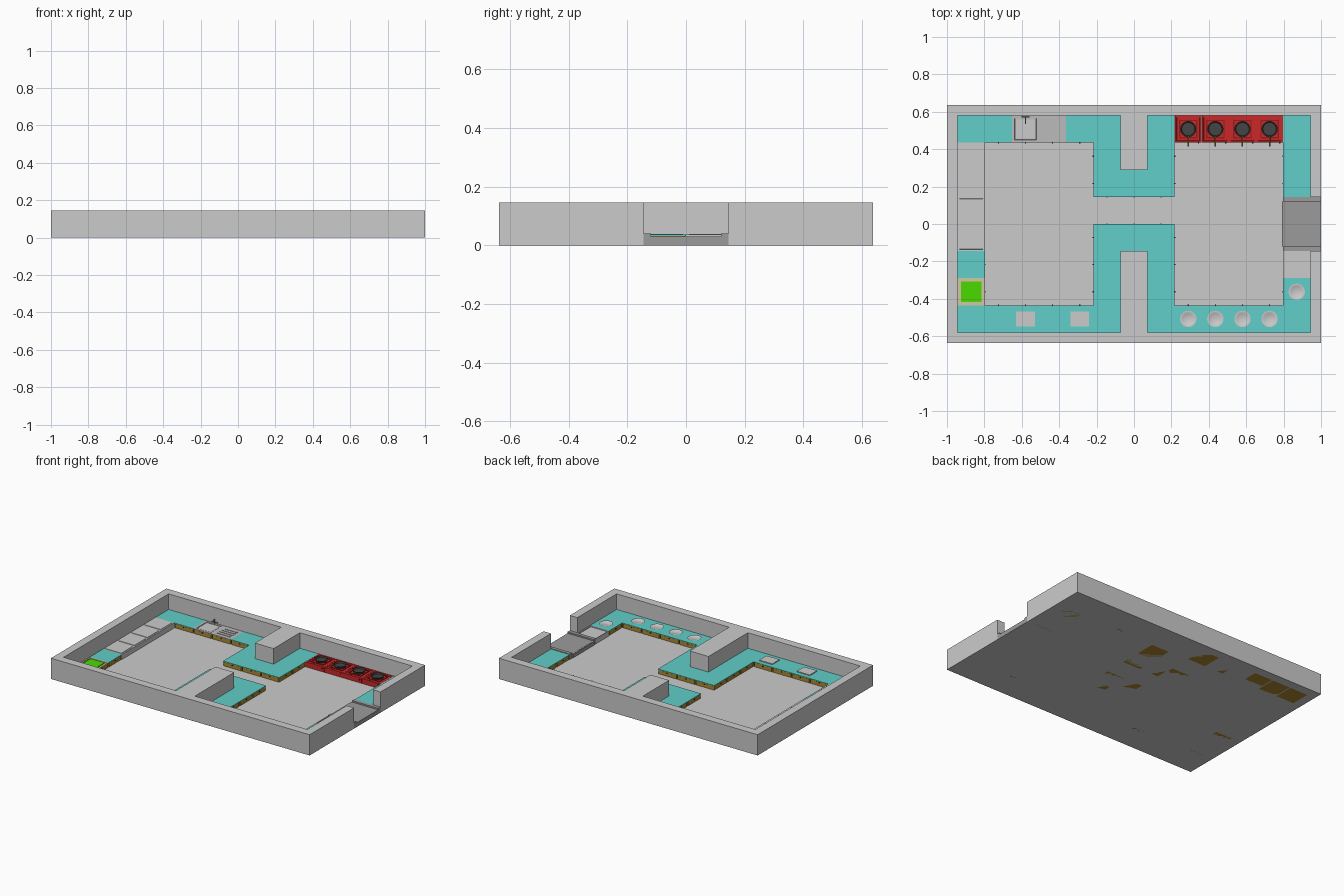
import bpy, bmesh, math
from mathutils import Matrix, Vector

if "Cube" in bpy.data.objects:
    bpy.data.objects.remove(bpy.data.objects["Cube"])

T = 0.145            # kitchen tile
TOP, SLAB = 0.036, 0.005   # counter height, worktop thickness
parts = {}

COL = {"teal": (0.12, 0.62, 0.58), "wood": (0.42, 0.25, 0.03), "red": (0.6, 0.02, 0.02),
       "dark_red": (0.3, 0.012, 0.012), "black": (0.02, 0.02, 0.02), "pan": (0.06, 0.06, 0.06),
       "steel": (0.5, 0.5, 0.5), "dark_grey": (0.33, 0.33, 0.33), "green": (0.07, 0.7, 0.0),
       "beige": (0.65, 0.58, 0.38)}
MATS = {}
for k, c in COL.items():
    MATS[k] = bpy.data.materials.new(k)
    MATS[k].diffuse_color = (*c, 1)


def bm_for(name, mat):
    if name not in parts:
        parts[name] = (bmesh.new(), mat)
    return parts[name][0]


def box(name, mat, x0, x1, y0, y1, z0, z1, margin=0, depth=0):
    """Box; optional inset top panel that is sunk (-) or raised (+)."""
    bm = bm_for(name, mat)
    m = Matrix.Translation(((x0 + x1) / 2, (y0 + y1) / 2, (z0 + z1) / 2)) @ \
        Matrix.Diagonal((x1 - x0, y1 - y0, z1 - z0, 1))
    vs = bmesh.ops.create_cube(bm, size=1, matrix=m)["verts"]
    if margin:
        bm.normal_update()
        top = max({f for v in vs for f in v.link_faces}, key=lambda f: f.calc_center_median().z)
        bmesh.ops.inset_region(bm, faces=[top], thickness=margin)
        bmesh.ops.inset_region(bm, faces=[top], thickness=0.001)
        for v in top.verts:
            v.co.z += depth


def slab(name, mat, cx, cy, sx, sy, z0, z1, margin=0, depth=0):
    box(name, mat, cx - sx / 2, cx + sx / 2, cy - sy / 2, cy + sy / 2, z0, z1, margin, depth)


def rod(name, mat, a, b, r1, r2=None, seg=24):
    bm = bm_for(name, mat)
    a, b = Vector(a), Vector(b)
    d = b - a
    m = Matrix.Translation((a + b) / 2) @ d.to_track_quat('Z', 'Y').to_matrix().to_4x4()
    bmesh.ops.create_cone(bm, cap_ends=True, segments=seg, radius1=r1,
                          radius2=r1 if r2 is None else r2, depth=d.length, matrix=m)


def prism(name, mat, pts, vec):
    bm = bm_for(name, mat)
    f = bm.faces.new([bm.verts.new(p) for p in pts])
    g = bmesh.ops.extrude_face_region(bm, geom=[f])["geom"]
    bmesh.ops.translate(bm, vec=vec, verts=[v for v in g if isinstance(v, bmesh.types.BMVert)])
    bmesh.ops.recalc_face_normals(bm, faces=bm.faces)


def centre(i, j):
    return (i - 6) * T, (j - 3.5) * T


# Floor and the wall ring with its two partition stubs and serving gap
X, Y, IX, IY, H = 1.0, 0.6375, 6.5 * T, 4 * T, T / 2
slab("floor", None, 0, 0, 2 * X, 2 * Y, 0, 0.001)
ring = [(X, T), (X, Y), (-X, Y), (-X, -Y), (X, -Y), (X, -T), (IX, -T), (IX, -IY), (H, -IY),
        (H, -T), (-H, -T), (-H, -IY), (-IX, -IY), (-IX, IY), (-H, IY), (-H, 2 * T),
        (H, 2 * T), (H, IY), (IX, IY), (IX, T)]
prism("walls", None, [(x, y, 0) for x, y in ring], (0, 0, 0.145))

# Tile layout, back row first: c counter, s sink, k stove, b crate, g bin, r dish return, v belt, # wall
PLAN = ["ccsscc#ckkkkc",
        "b....c#c....c",
        "b....ccc....c",
        "b...........v",
        "b....ccc....v",
        "c....c#c....r",
        "g....c#c....c",
        "cccccc#cccccc"]
cell = {(i, 7 - r): ch for r, row in enumerate(PLAN) for i, ch in enumerate(row)}

for (i, j), ch in cell.items():
    x, y = centre(i, j)
    if ch in "csg":
        # Wooden cabinet with a door and knob on each side facing the floor
        slab("cabinets", "wood", x, y, T - 0.008, T - 0.008, 0, TOP - SLAB)
        for dx, dy in ((1, 0), (-1, 0), (0, 1), (0, -1)):
            if cell.get((i + dx, j + dy)) != ".":
                continue
            e = T / 2 - 0.003
            w = T - 0.012
            slab("cabinet_doors", "wood", x + dx * e, y + dy * e, abs(dy) * w + 0.004 * abs(dx),
                 abs(dx) * w + 0.004 * abs(dy), 0.003, TOP - SLAB - 0.001)
            e = T / 2 + 0.001
            slab("door_knobs", "black", x + dx * e, y + dy * e, 0.006, 0.006, 0.021, 0.026)
    if ch == "c":
        slab("worktops", "teal", x, y, T, T, TOP - SLAB, TOP)
    elif ch == "b":
        # Storage crates with raised lids
        slab("storage_crates", None, x, y, T, T, 0, TOP, 0.014, 0.003)
    elif ch == "g":
        # Waste bin
        slab("bin_frame", "beige", x, y, T, T, TOP - SLAB, TOP, 0.014, -0.004)
        slab("bin_lid", "green", x, y, 0.108, 0.108, TOP - 0.004, TOP + 0.001)
    elif ch == "r":
        # Dish return tray
        slab("dish_return", None, x, y, T, T, 0, TOP, 0.009, -0.006)
    elif ch == "k":
        # Stove with burner ring, pan and handle
        slab("stoves", "red", x, y, T - 0.001, T, 0, TOP, 0.014, -0.002)
        for s in (-1, 1):
            slab("burner_grates", "dark_red", x + s * 0.046, y, 0.007, 0.1, TOP - 0.002, TOP + 0.002)
            slab("burner_grates", "dark_red", x, y + s * 0.046, 0.085, 0.007, TOP - 0.002, TOP + 0.002)
        rod("burners", "black", (x, y, TOP - 0.002), (x, y, TOP + 0.003), 0.036)
        bm = bm_for("pans", "pan")
        rod("pans", "pan", (x, y, TOP + 0.003), (x, y, TOP + 0.014), 0.036, 0.043)
        bm.normal_update()
        cap = max(bm.faces, key=lambda f: (f.calc_center_median().z > TOP + 0.013) * (1 + f.calc_center_median().x))
        bmesh.ops.inset_region(bm, faces=[cap], thickness=0.005)
        bmesh.ops.inset_region(bm, faces=[cap], thickness=0.003)
        for v in cap.verts:
            v.co.z -= 0.009
        rod("pan_handles", "wood", (x, y - 0.04, TOP + 0.011), (x, y - 0.093, TOP + 0.015), 0.004, seg=8)
        slab("stove_knobs", "black", x + 0.055, y - T / 2, 0.007, 0.008, 0.02, 0.027)

# Sink: basin on the left tile, draining slats on the right one
sx, sy = centre(2, 7)
slab("sink_basin", "steel", sx, sy, T, T, TOP - SLAB, TOP, 0.021, -0.004)
slab("basin_floor", None, sx, sy, 0.1, 0.1, TOP - 0.004, TOP - 0.003)
dx = sx + T
slab("drain_board", "steel", dx, sy, T, T, TOP - SLAB, TOP)
for k in range(4):
    slab("drain_slats", "steel", dx, sy + (k - 1.5) * 0.026, 0.1, 0.011, TOP, TOP + 0.003)
fy = sy + 0.06
rod("tap", "dark_grey", (sx, fy, TOP), (sx, fy, TOP + 0.03), 0.004, seg=10)
rod("tap", "dark_grey", (sx, fy + 0.003, TOP + 0.029), (sx, fy - 0.032, TOP + 0.025), 0.004, seg=10)
rod("tap", "dark_grey", (sx - 0.022, fy + 0.004, TOP + 0.012), (sx + 0.022, fy + 0.004, TOP + 0.012), 0.003, seg=10)

# Cutting boards
for i in (2, 4):
    x, y = centre(i, 0)
    slab("cutting_boards", None, x, y, 0.1, 0.08, TOP, TOP + 0.006)

# Plates with sunken centres
for i, j in [(8, 0), (9, 0), (10, 0), (11, 0), (12, 1)]:
    x, y = centre(i, j)
    rod("plates", None, (x, y, TOP), (x, y, TOP + 0.005), 0.034, 0.044)
bm = parts["plates"][0]
bm.normal_update()
caps = [f for f in bm.faces if f.normal.z > 0.9]
bmesh.ops.inset_individual(bm, faces=caps, thickness=0.011)
bmesh.ops.inset_individual(bm, faces=caps, thickness=0.003, depth=-0.002)

# Serving belt through the gap in the right wall
prof = [(-T, 0), (T, 0), (T, 0.04), (0.12, 0.04), (0.12, 0.03), (-0.12, 0.03), (-0.12, 0.04), (-T, 0.04)]
prism("serving_belt", "dark_grey", [(5.5 * T, y, z) for y, z in prof], (X - 5.5 * T, 0, 0))
box("belt_end", "dark_grey", 5.5 * T - 0.006, 5.5 * T, -0.12, 0.12, 0.004, 0.029)

# Turn the collected parts into objects
for name, (bm, mat) in parts.items():
    me = bpy.data.meshes.new(name)
    bm.to_mesh(me)
    bm.free()
    ob = bpy.data.objects.new(name, me)
    bpy.context.collection.objects.link(ob)
    if mat:
        me.materials.append(MATS[mat])
    if name in ("plates", "pans", "burners", "tap", "pan_handles"):
        bpy.ops.object.select_all(action='DESELECT')
        ob.select_set(True)
        bpy.context.view_layer.objects.active = ob
        bpy.ops.object.shade_smooth_by_angle(angle=math.radians(35))

for m in bpy.data.materials:
    if m.users and not m.is_grease_pencil:
        m.use_nodes = True
        m.node_tree.nodes["Principled BSDF"].inputs["Base Color"].default_value = m.diffuse_color
